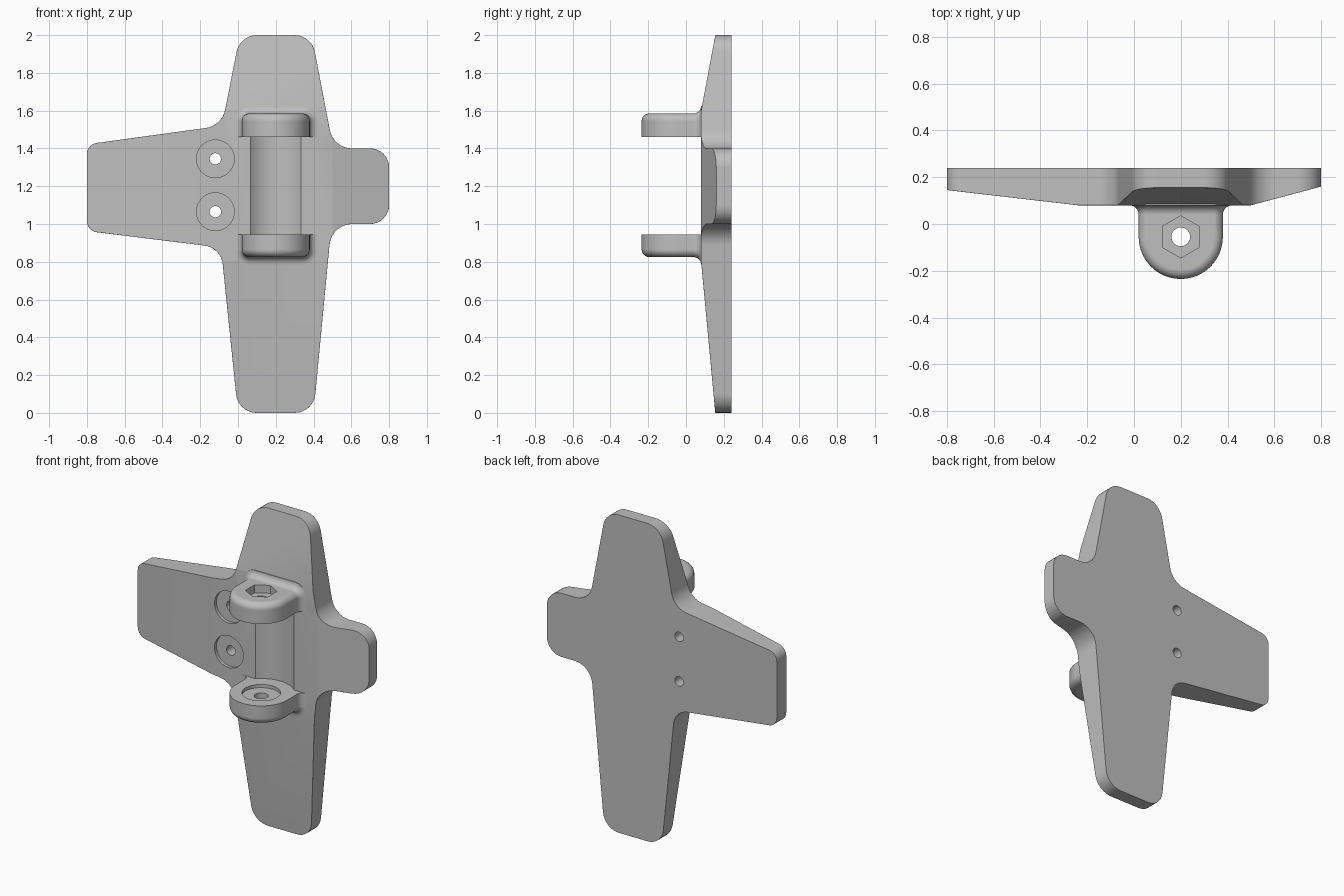
import bpy, bmesh, math
from mathutils import Vector

if "Cube" in bpy.data.objects:
    bpy.data.objects.remove(bpy.data.objects["Cube"], do_unlink=True)

grey = bpy.data.materials.new("light_grey")
grey.use_nodes = True
grey.diffuse_color = (0.52, 0.52, 0.52, 1)
grey.node_tree.nodes["Principled BSDF"].inputs["Base Color"].default_value = (0.52, 0.52, 0.52, 1)

BACK, FRONT = 0.24, 0.08          # plate back and front depth
AXIS_X, AXIS_Y = 0.2, -0.055      # pivot pin axis


def make_object(name, bm):
    bmesh.ops.recalc_face_normals(bm, faces=bm.faces)
    mesh = bpy.data.meshes.new(name)
    bm.to_mesh(mesh)
    bm.free()
    mesh.materials.append(grey)
    obj = bpy.data.objects.new(name, mesh)
    bpy.context.collection.objects.link(obj)
    return obj


def activate(obj):
    bpy.ops.object.select_all(action='DESELECT')
    obj.select_set(True)
    bpy.context.view_layer.objects.active = obj


def boolean(obj, tool, operation='DIFFERENCE'):
    tool.hide_render = True
    activate(obj)
    mod = obj.modifiers.new("cut", 'BOOLEAN')
    mod.object, mod.operation, mod.solver = tool, operation, 'EXACT'
    bpy.ops.object.modifier_apply(modifier=mod.name)
    bpy.data.objects.remove(tool, do_unlink=True)


def cylinder(radius, start, end, sides=48):
    """Cutter between two points along y or z."""
    start, end = Vector(start), Vector(end)
    along_y = abs(end.y - start.y) > 1e-6
    bpy.ops.mesh.primitive_cylinder_add(
        vertices=sides, radius=radius, depth=(end - start).length,
        location=(start + end) / 2, rotation=(math.pi / 2 if along_y else 0, 0, 0))
    return bpy.context.object


def prism(points, direction):
    bm = bmesh.new()
    face = bm.faces.new([bm.verts.new(p) for p in points])
    new = bmesh.ops.extrude_face_region(bm, geom=[face])["geom"]
    bmesh.ops.translate(bm, vec=direction, verts=[v for v in new if isinstance(v, bmesh.types.BMVert)])
    bmesh.ops.recalc_face_normals(bm, faces=bm.faces)
    return bm


def loft(rings):
    bm = bmesh.new()
    loops = [[bm.verts.new(p) for p in ring] for ring in rings]
    n = len(loops[0])
    for a, b in zip(loops, loops[1:]):
        for i in range(n):
            bm.faces.new((a[i], a[(i + 1) % n], b[(i + 1) % n], b[i]))
    bm.faces.new(loops[0])
    bm.faces.new(loops[-1])
    return bm


def rounded(corners, steps=8):
    """Round each (x, z, radius) corner of an outline."""
    out = []
    pts = [Vector(c[:2]) for c in corners]
    for i, p in enumerate(pts):
        r = corners[i][2]
        d1 = (pts[i - 1] - p).normalized()
        d2 = (pts[(i + 1) % len(pts)] - p).normalized()
        half = d1.angle(d2) / 2
        centre = p + (d1 + d2).normalized() * r / math.sin(half)
        a, b = (p + d * r / math.tan(half) - centre for d in (d1, d2))
        phi = math.pi - 2 * half
        for k in range(steps + 1):
            t = k / steps
            out.append(centre + (a * math.sin((1 - t) * phi) + b * math.sin(t * phi)) / math.sin(phi))
    return out


def finish(obj):
    """Smooth the rounded parts, keep creases between broad faces crisp."""
    activate(obj)
    bpy.ops.object.shade_smooth_by_angle(angle=math.radians(30))
    bm = bmesh.new()
    bm.from_mesh(obj.data)
    for e in bm.edges:
        if len(e.link_faces) == 2 and min(f.calc_area() for f in e.link_faces) > 0.04:
            e.smooth = False
    bm.to_mesh(obj.data)
    bm.free()
    obj.modifiers.new("weighted_normals", 'WEIGHTED_NORMAL').keep_sharp = True


# Cross-shaped plate outline
outline = rounded([
    (0.01, 2.0, 0.11), (0.39, 2.0, 0.11), (0.505, 1.4, 0.12), (0.8, 1.4, 0.1),
    (0.8, 1.0, 0.1), (0.495, 1.0, 0.12), (0.4, 0.0, 0.11), (0.0, 0.0, 0.11),
    (-0.09, 0.875, 0.11), (-0.8, 0.963, 0.06), (-0.8, 1.422, 0.06), (-0.085, 1.52, 0.12)])
bm = prism([(p.x, FRONT, p.y) for p in outline], (0, BACK - FRONT, 0))

# Slope the front of each arm towards its tip
for point, normal in [((0, FRONT, 1.6), (0, -0.4, 0.075)), ((0, FRONT, 0.8), (0, -0.8, -0.075)),
                      ((-0.24, FRONT, 0), (-0.065, -0.56, 0)), ((0.5, FRONT, 0), (0.08, -0.3, 0))]:
    bmesh.ops.bisect_plane(bm, geom=bm.verts[:] + bm.edges[:] + bm.faces[:], dist=1e-5,
                           plane_co=point, plane_no=Vector(normal).normalized(), clear_outer=True)
    bmesh.ops.holes_fill(bm, edges=[e for e in bm.edges if e.is_boundary], sides=0)
bmesh.ops.recalc_face_normals(bm, faces=bm.faces)

# Round the front rim
rim = [e for e in bm.edges if len(e.link_faces) == 2
       and min(f.normal.y for f in e.link_faces) < -0.5
       and max(f.normal.y for f in e.link_faces) > -0.1]
bmesh.ops.bevel(bm, geom=rim, offset=0.04, segments=5, profile=0.5, affect='EDGES', clamp_overlap=True)
plate = make_object("mounting_plate", bm)

# Groove behind the pin, and two counterbored screw holes
boolean(plate, cylinder(0.19, (AXIS_X, AXIS_Y, 0.945), (AXIS_X, AXIS_Y, 1.46), 64))
for z in (1.065, 1.345):
    boolean(plate, cylinder(0.1, (-0.12, 0, z), (-0.12, FRONT + 0.02, z)))
    boolean(plate, cylinder(0.03, (-0.12, 0, z), (-0.12, 0.3, z), 32))
finish(plate)


def make_lug(name, inner, outer, hex_pocket):
    up = 1 if outer > inner else -1
    half, soft, flare = 0.18, 0.04, 0.04
    # Round-ended tab with a softened outer rim
    arc = [(AXIS_X + half * math.cos(a), AXIS_Y - half * math.sin(a), inner)
           for a in (math.pi * k / 32 for k in range(33))]
    tab = prism([(AXIS_X + half, 0.14, inner)] + arc + [(AXIS_X - half, 0.14, inner)],
                (0, 0, outer - inner))
    edges = [e for e in tab.edges if all(abs(v.co.z - outer) < 1e-5 for v in e.verts)
             and min(v.co.y for v in e.verts) < 0.1]
    bmesh.ops.bevel(tab, geom=edges, offset=soft, segments=6, profile=0.5, affect='EDGES')
    lug = make_object(name, tab)

    # Flared foot blending into the plate
    rings = []
    for k in range(7):
        a = math.pi / 2 * k / 6
        off, y = flare * (1 - math.cos(a)), FRONT - flare + flare * math.sin(a)
        ring = [(AXIS_X + half + off, y, inner)]
        for side in (1, -1):
            for j in range(7):
                b = math.pi / 2 * (j if side > 0 else 6 - j) / 6
                ring.append((AXIS_X + side * (half - soft + (soft + off) * math.cos(b)), y,
                             outer + up * (-soft + (soft + off) * math.sin(b))))
        ring.append((AXIS_X - half - off, y, inner))
        rings.append(ring)
    rings.append([(x, FRONT + 0.03, z) for x, _, z in rings[-1]])
    boolean(lug, make_object("foot", loft(rings)), 'UNION')

    # Pin hole, inner washer recess, and nut pocket
    def bore(radius, z1, z2, sides=48):
        boolean(lug, cylinder(radius, (AXIS_X, AXIS_Y, z1), (AXIS_X, AXIS_Y, z2), sides))
    bore(0.04, inner - up * 0.1, outer + up * 0.1, 32)
    bore(0.11, inner - up * 0.1, inner + up * 0.02)
    if hex_pocket:
        bore(0.09, outer - up * 0.05, outer + up * 0.1, 6)
    finish(lug)


make_lug("upper_lug", 1.46, 1.585, True)
make_lug("lower_lug", 0.945, 0.825, False)
